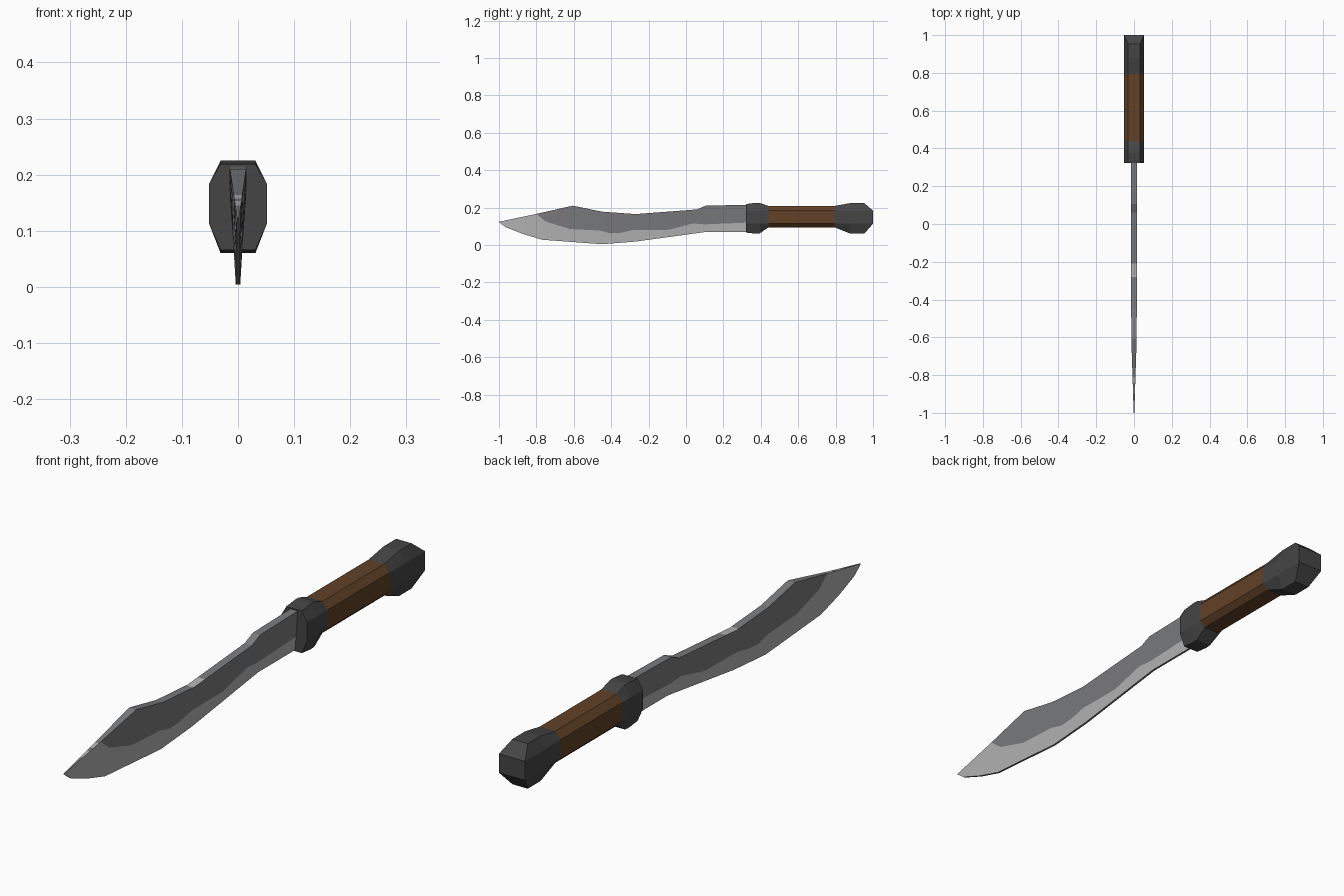
import bpy, bmesh

if "Cube" in bpy.data.objects:
    bpy.data.objects.remove(bpy.data.objects["Cube"])


def material(name, rgb):
    m = bpy.data.materials.new(name)
    m.diffuse_color = (*rgb, 1)
    m.use_nodes = True
    m.node_tree.nodes["Principled BSDF"].inputs["Base Color"].default_value = m.diffuse_color
    return m


steel = material("dark steel", (0.195, 0.198, 0.208))
bright = material("bright steel", (0.45, 0.45, 0.455))
iron = material("black iron", (0.06, 0.06, 0.061))
wood = material("brown wood", (0.122, 0.054, 0.021))


def lerp(profile, y):
    """Height of a piecewise-linear profile at y."""
    for (y0, a), (y1, b) in zip(profile, profile[1:]):
        if y <= y1:
            return a + (b - a) * max(0, y - y0) / (y1 - y0)
    return profile[-1][1]


def finish(name, bm, mats):
    bmesh.ops.remove_doubles(bm, verts=bm.verts, dist=0.0005)
    bmesh.ops.recalc_face_normals(bm, faces=bm.faces)
    me = bpy.data.meshes.new(name)
    bm.to_mesh(me)
    bm.free()
    for m in mats:
        me.materials.append(m)
    ob = bpy.data.objects.new(name, me)
    bpy.context.collection.objects.link(ob)
    return ob


def loft(name, rings, mats, color):
    """Skin a list of equal-length rings; color(segment, side) picks the slot."""
    bm = bmesh.new()
    vs = [[bm.verts.new(p) for p in r] for r in rings]
    n = len(rings[0])
    for i in range(len(vs) - 1):
        for k in range(n):
            j = (k + 1) % n
            f = bm.faces.new((vs[i][k], vs[i][j], vs[i + 1][j], vs[i + 1][k]))
            f.material_index = color(i, k)
    bm.faces.new(vs[0])
    bm.faces.new(vs[-1])
    return finish(name, bm, mats)


# Blade: spine, cutting edge, ground-bevel line and spine half thickness along y
spine = [(-1, .124), (-.8, .166), (-.605, .21), (-.45, .178), (-.27, .165),
         (.06, .19), (.105, .21), (.34, .215)]
edge = [(-1, .122), (-.965, .095), (-.87, .058), (-.77, .028), (-.45, .004), (-.27, .018),
        (.11, .07), (.34, .07)]
bevel = [(-.8, .166), (-.75, .125), (-.62, .085), (-.46, .077), (-.405, .062), (-.35, .065),
         (-.28, .08), (-.1, .08), (-.02, .1), (.04, .115), (.1, .11), (.34, .12)]
thick = [(-1, .002), (-.8, .008), (-.605, .0145), (.34, .015)]
shine = [(-.9, -.86), (-.84, -.81), (-.28, -.21)]  # bright patches on the spine

ys = sorted({y for p in (spine, edge, bevel) for y, _ in p} | {y for s in shine for y in s})
rings = []
for y in ys:
    top, low, w = lerp(spine, y), lerp(edge, y), lerp(thick, y)
    mid = top if y <= -.8 else lerp(bevel, y)
    e = min(.004, w)
    m = e + (w - e) * (mid - low) / (top - low)
    rings.append([(w, y, top), (m, y, mid), (e, y, low),
                  (-e, y, low), (-m, y, mid), (-w, y, top)])


def blade_color(i, k):
    if k in (1, 3):
        return 1
    y = (ys[i] + ys[i + 1]) / 2
    return int(k == 5 and any(a < y < b for a, b in shine))


loft("blade", rings, [steel, bright], blade_color)


# Handle: octagonal sections (y, bottom z, top z, half width of the flat top)
def octagon(y, low, top, t, w=.052, s0=.114, s1=.183):
    return [(t, y, top), (w, y, s1), (w, y, s0), (t, y, low),
            (-t, y, low), (-w, y, s0), (-w, y, s1), (-t, y, top)]


def handle_part(name, sections, mat):
    loft(name, [octagon(*s) for s in sections], [mat], lambda i, k: 0)


handle_part("guard", [(.322, .066, .219, .031), (.375, .06, .225, .031),
                      (.395, .062, .224, .031), (.44, .094, .209, .031)], iron)
handle_part("grip", [(.44, .094, .209, .031), (.795, .094, .209, .031)], wood)
handle_part("pommel", [(.795, .094, .209, .031), (.88, .06, .224, .031),
                       (.953, .06, .224, .031), (1, .114, .183, .052)], iron)
